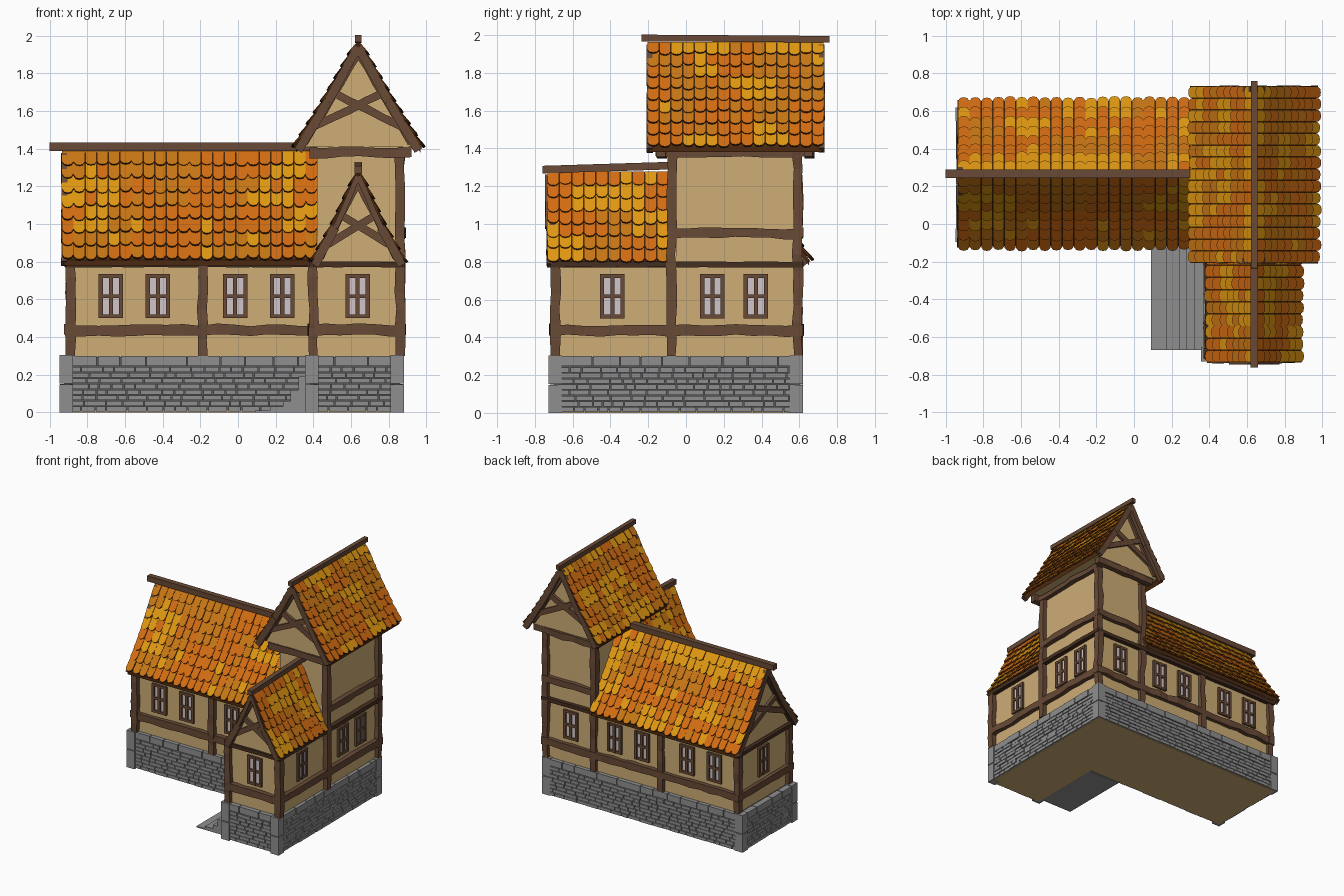
import bpy, bmesh, random
from mathutils import Vector, Matrix

random.seed(4)
if "Cube" in bpy.data.objects:
    bpy.data.objects.remove(bpy.data.objects["Cube"])


def material(name, rgb):
    lin = [(c / 255 / 12.92) if c < 11 else ((c / 255 + 0.055) / 1.055) ** 2.4 for c in rgb] + [1]
    m = bpy.data.materials.new(name)
    m.use_nodes = True
    m.diffuse_color = lin
    m.node_tree.nodes["Principled BSDF"].inputs["Base Color"].default_value = lin
    return m


PLASTER = material("plaster", (205, 173, 118))
TIMBER = material("timber", (104, 74, 54))
DARK = material("dark timber", (70, 46, 32))
STONE = material("stone", (143, 143, 143))
MORTAR = material("mortar", (88, 88, 88))
GLASS = material("glass", (208, 198, 200))
ORANGE = material("orange tile", (210, 108, 18))
AMBER = material("amber tile", (224, 152, 18))
RUST = material("deep orange tile", (200, 118, 20))
EDGE = material("tile edge", (78, 42, 14))


def finish(name, bm, *mats):
    bmesh.ops.recalc_face_normals(bm, faces=bm.faces)
    me = bpy.data.meshes.new(name)
    bm.to_mesh(me)
    bm.free()
    for m in mats:
        me.materials.append(m)
    ob = bpy.data.objects.new(name, me)
    bpy.context.collection.objects.link(ob)
    return ob


def add_box(bm, lo, hi, mat=0, xf=Matrix()):
    lo, hi = Vector(lo), Vector(hi)
    m = xf @ Matrix.Translation((lo + hi) / 2) @ Matrix.Diagonal((*(hi - lo), 1))
    for v in bmesh.ops.create_cube(bm, size=1, matrix=m)["verts"]:
        for f in v.link_faces:
            f.material_index = mat


def box(name, lo, hi, mat):
    bm = bmesh.new()
    add_box(bm, lo, hi)
    return finish(name, bm, mat)


def add_prism(bm, ring_a, ring_b, side_mat=0, cap_mat=0):
    a, b = [bm.verts.new(p) for p in ring_a], [bm.verts.new(p) for p in ring_b]
    for cap in (a, b):
        bm.faces.new(cap).material_index = cap_mat
    for i in range(len(a)):
        j = (i + 1) % len(a)
        bm.faces.new((a[i], a[j], b[j], b[i])).material_index = side_mat


def beam(name, p0, p1, w=0.05, h=0.05, jitter=0.006, mat=TIMBER):
    """Rough-hewn beam: a chain of slightly shifted square rings."""
    p0, p1 = Vector(p0), Vector(p1)
    d = (p1 - p0).normalized()
    side = d.cross(Vector((0, 1, 0) if abs(d.z) > 0.9 else (0, 0, 1))).normalized()
    up = side.cross(d)
    n = max(1, round((p1 - p0).length / 0.09))
    bm = bmesh.new()
    rings = []
    for i in range(n + 1):
        c = p0.lerp(p1, i / n) + (side + up) * random.uniform(-jitter, jitter)
        k = 1 + random.uniform(-jitter, jitter) * 20
        rings.append([bm.verts.new(c + side * a * w * k / 2 + up * b * h * k / 2)
                      for a, b in ((-1, -1), (1, -1), (1, 1), (-1, 1))])
    for r, s in zip(rings, rings[1:]):
        for i in range(4):
            bm.faces.new((r[i], r[i - 1], s[i - 1], s[i]))
    bm.faces.new(rings[0])
    bm.faces.new(rings[-1])
    return finish(name, bm, mat)


# Plaster walls
box("main_wall", (-0.885, -0.05, 0.29), (0.85, 0.585, 0.82), PLASTER)
box("front_wing_wall", (0.41, -0.68, 0.29), (0.85, 0, 0.82), PLASTER)
box("tower_wall", (0.42, -0.05, 0.29), (0.85, 0.585, 1.42), PLASTER)

# Stone plinth: core, floor, brick faces and corner blocks
box("main_plinth", (-0.925, -0.065, 0.01), (0.86, 0.6, 0.295), MORTAR)
box("front_wing_plinth", (0.385, -0.7, 0.01), (0.86, 0, 0.295), MORTAR)
box("main_floor", (-0.93, -0.07, 0), (0.865, 0.605, 0.01), PLASTER)
box("front_wing_floor", (0.38, -0.705, 0), (0.865, -0.07, 0.01), PLASTER)


def brick_face(name, start, end):
    start, end = Vector((*start, 0)), Vector((*end, 0))
    u = (end - start).normalized()
    xf = Matrix.Translation(start) @ u.to_track_quat("X", "Z").to_matrix().to_4x4()
    length = (end - start).length
    bm = bmesh.new()
    rows = [(i * 0.03 + 0.005, 0.025, 0.05, 0.12) for i in range(8)] + [(0.247, 0.053, 0.09, 0.22)]
    for z, h, wmin, wmax in rows:
        x = 0
        while x < length - 0.01:
            w = min(random.uniform(wmin, wmax), length - x)
            out = 0.014 + random.uniform(0, 0.006)
            add_box(bm, (x + 0.003, -out, z), (x + w - 0.003, 0.03, z + h), 0, xf)
            x += w
    finish(name, bm, STONE)


brick_face("front_bricks", (-0.9, -0.065), (0.385, -0.065))
brick_face("wing_front_bricks", (0.4, -0.7), (0.84, -0.7))
brick_face("right_bricks", (0.86, -0.68), (0.86, 0.58))
brick_face("back_bricks", (0.84, 0.6), (-0.9, 0.6))
brick_face("left_bricks", (-0.925, 0.58), (-0.925, -0.05))
brick_face("wing_left_bricks", (0.385, -0.065), (0.385, -0.68))
for x, y in ((-0.913, -0.06), (-0.913, 0.583), (0.845, 0.583), (0.845, -0.693), (0.392, -0.693)):
    for z0, z1 in ((0, 0.147), (0.153, 0.305)):
        box("corner_stone", (x - 0.036, y - 0.036, z0), (x + 0.036, y + 0.036, z1), STONE)

# Worn steps in the inner corner
for x, z in ((0.09, 0.01), (0.17, 0.03), (0.24, 0.06), (0.28, 0.12), (0.32, 0.19)):
    box("step", (x, -0.67, 0), (0.385, -0.08, z), STONE)

# Timber posts
for x, y, top in ((-0.89, -0.06, 0.8), (-0.19, -0.06, 0.8), (0.4, -0.69, 0.8), (0.86, -0.69, 0.8),
                  (0.86, -0.075, 1.38), (0.86, 0.59, 1.38), (0.42, 0.59, 1.38),
                  (-0.19, 0.59, 0.8), (-0.89, 0.59, 0.8)):
    beam("post", (x, y, 0.3), (x, y, top))

# Horizontal rails round the house, at sill and eave height
outline = [(-0.893, -0.06), (0.403, -0.06), (0.403, -0.692), (0.862, -0.692), (0.862, 0.594), (-0.893, 0.594)]
for a, b in zip(outline, outline[1:] + outline[:1]):
    e = (Vector(b) - Vector(a)).normalized() * 0.025
    a, b = Vector(a) - e, Vector(b) + e
    beam("sill_rail", (*a, 0.437), (*b, 0.437), 0.05, 0.055)
    beam("eave_rail", (*a, 0.785), (*b, 0.785), 0.05, 0.03, 0.002, DARK)

# Tower rails and the jetty under its roof
beam("tower_side_rail", (0.86, -0.09, 0.95), (0.86, 0.61, 0.95))
beam("tower_back_rail", (0.88, 0.592, 0.95), (0.4, 0.592, 0.95))
for y in (-0.13, 0.65):
    beam("jetty_beam", (0.38, y, 1.38), (0.92, y, 1.38), 0.05, 0.055)
for x in (0.42, 0.865):
    beam("jetty_side_beam", (x, -0.14, 1.375), (x, 0.66, 1.375), 0.05, 0.04)


# Windows: pale panes with a cross-barred frame, facing along an outward direction
def window(x, y, out):
    out = Vector((*out, 0))
    right = out.cross(Vector((0, 0, -1)))
    xf = Matrix.Translation((x, y, 0.617)) @ Matrix((right, -out, (0, 0, 1))).transposed().to_4x4()
    bm = bmesh.new()
    add_box(bm, (-0.06, -0.006, -0.11), (0.06, 0.003, 0.11), 0, xf)
    for u in (-0.054, 0, 0.054):
        add_box(bm, (u - 0.011, -0.018, -0.117), (u + 0.011, 0.005, 0.117), 1, xf)
    for z in (-0.107, 0, 0.107):
        add_box(bm, (-0.065, -0.016, z - 0.01), (0.065, 0.005, z + 0.01), 1, xf)
    finish("window", bm, GLASS, TIMBER)


for x in (-0.675, -0.425, -0.015, 0.235):
    window(x, -0.05, (0, -1))
    window(x, 0.585, (0, 1))
window(0.635, -0.68, (0, -1))
window(0.635, 0.585, (0, 1))
for y in (-0.39, 0.14, 0.37):
    window(0.85, y, (1, 0))
window(-0.885, 0.27, (-1, 0))
window(0.41, -0.39, (-1, 0))


# Tiled roofs: profile runs from eave to ridge as (distance from ridge line, height)
def roof(name, axis, centre, a0, a1, profile, rows, gable, gable_ends):
    def place(side, a, d, z):
        return Vector((a, centre + side * d, z)) if axis == "x" else Vector((centre + side * d, a, z))

    pts = [Vector(p) for p in profile]
    seg = [(q - p).length for p, q in zip(pts, pts[1:])]

    def along(s):
        i = 0 if s < seg[0] else 1
        t = (pts[i + 1] - pts[i]).normalized()
        return pts[i] + t * (s - i * seg[0]), Vector((t.y, -t.x))

    # Boarding under the tiles
    bm = bmesh.new()
    low = [p - Vector((0, 0.03)) for p in pts]
    for side in (-1, 1):
        for i in (0, 1):
            quad = (pts[i], pts[i + 1], low[i + 1], low[i])
            add_prism(bm, [place(side, a0 + 0.01, *p) for p in quad], [place(side, a1 - 0.01, *p) for p in quad])
    finish(name + "_boarding", bm, EDGE)

    # Overlapping round-ended tiles, coloured in patches
    bm = bmesh.new()
    total = sum(seg)
    h = total / rows
    cols = round((a1 - a0) / 0.062)
    w = (a1 - a0) / cols
    shape = ((-0.48, 1), (-0.48, 0.22), (-0.3, 0.05), (0, 0), (0.3, 0.05), (0.48, 0.22), (0.48, 1))
    for side in (-1, 1):
        patch = {}
        for r in range(rows):
            for c in range(cols):
                key = (r // 2, (c + r // 2 * 2) // 3)
                pick = patch.setdefault(key, random.choice((0, 0, 1, 2)))
                if random.random() < 0.25:
                    pick = random.choice((0, 0, 1, 2))
                s0 = r * h - 0.008 + random.uniform(-0.007, 0.007)
                (p, n), (q, m) = along(s0), along(min(s0 + h * 1.35, total))
                p, q = p + n * 0.022, q + m * 0.007
                mid = a0 + (c + 0.5) * w
                tilt = random.uniform(-0.003, 0.003)
                rings = [[place(side, mid + u * w, *(p.lerp(q, v) + n * (lift + tilt))) for u, v in shape]
                         for lift in (0, -0.013)]
                add_prism(bm, *rings, 3, pick)
    finish(name + "_tiles", bm, ORANGE, AMBER, RUST, EDGE)

    # Plaster gable body
    bm = bmesh.new()
    inner = [(p.x * 0.93, p.y - 0.025 * i) for i, p in enumerate(pts)]
    ring = [(1, *p) for p in inner] + [(-1, *p) for p in inner[1::-1]]
    add_prism(bm, *[[place(sd, g, d, z) for sd, d, z in ring] for g in gable])
    finish(name + "_gable", bm, PLASTER)

    # Bargeboards and crossed braces on the open ends
    rise = pts[2].y - pts[0].y
    for end in gable_ends:
        edge, wall, out = ((a0, gable[0], -1), (a1, gable[1], 1))[end]
        for side in (-1, 1):
            board = [place(side, edge - out * 0.012, p.x * 0.97, p.y - 0.02) for p in pts]
            for p, q in zip(board, board[1:]):
                beam(name + "_bargeboard", p, q, 0.03, 0.045, 0.002)
            z0, z1 = pts[0].y + rise * 0.2, pts[0].y + rise * 0.52
            beam(name + "_brace", place(side, wall + out * 0.008, pts[0].x * 0.68, z0),
                 place(-side, wall + out * 0.008, pts[0].x * 0.4, z1), 0.03, 0.042, 0.003)
            beam(name + "_rafter", place(side, wall + out * 0.008, pts[0].x * 0.86, pts[0].y + 0.02),
                 place(side, wall + out * 0.008, 0, pts[2].y - 0.05), 0.03, 0.04, 0.003)


roof("main_roof", "x", 0.267, -0.935, 0.42, ((0.385, 0.81), (0.2, 1.06), (0, 1.385)), 8, (-0.9, 0.43), (0,))
roof("wing_roof", "y", 0.638, -0.735, -0.09, ((0.238, 0.8), (0.125, 1.0), (0, 1.275)), 7, (-0.7, -0.05), (0,))
roof("tower_roof", "y", 0.638, -0.205, 0.73, ((0.33, 1.41), (0.165, 1.67), (0, 1.96)), 9, (-0.15, 0.67), (0, 1))

# Ridge beams
beam("main_ridge", (-1, 0.267, 1.41), (0.43, 0.267, 1.41), 0.045, 0.045, 0)
beam("wing_ridge", (0.638, -0.76, 1.288), (0.638, -0.05, 1.31), 0.04, 0.04, 0)
beam("tower_ridge", (0.638, -0.235, 1.985), (0.638, 0.76, 1.978), 0.035, 0.035, 0)
